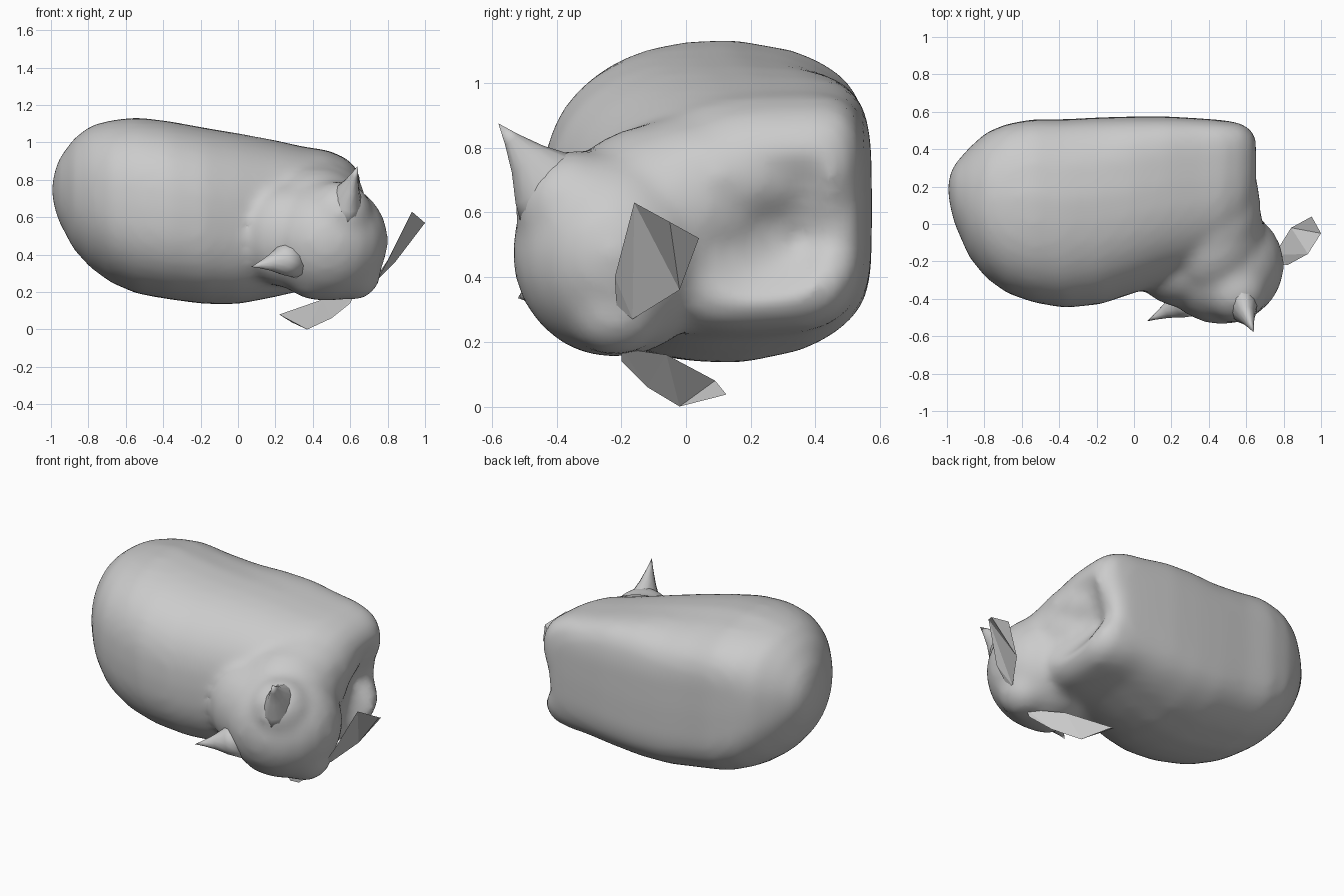
import bpy, bmesh
from math import sin, cos, pi, exp, copysign
from mathutils import Vector, Matrix

if "Cube" in bpy.data.objects:
    bpy.data.objects.remove(bpy.data.objects["Cube"])


def finish(bm, name, smooth=True):
    bmesh.ops.recalc_face_normals(bm, faces=bm.faces)
    me = bpy.data.meshes.new(name)
    bm.to_mesh(me)
    bm.free()
    for p in me.polygons:
        p.use_smooth = smooth
    ob = bpy.data.objects.new(name, me)
    bpy.context.collection.objects.link(ob)
    return ob


def bridge(bm, rings, start, end):
    n = len(rings[0])
    for a, b in zip(rings, rings[1:]):
        for i in range(n):
            bm.faces.new((a[i], a[(i + 1) % n], b[(i + 1) % n], b[i]))
    for ring, tip in ((rings[0], start), (rings[-1], end)):
        t = bm.verts.new(tip)
        for i in range(n):
            bm.faces.new((ring[i], ring[(i + 1) % n], t))


def spow(v, e):
    return copysign(abs(v) ** e, v)


def clamp(v):
    return min(1.0, max(0.0, v))


# Curled body: sections along x as (x, y front, y back, z low, z high)
sections = [(-0.985, 0.1, 0.27, 0.66, 0.83), (-0.96, 0.0, 0.32, 0.58, 0.91),
            (-0.88, -0.18, 0.41, 0.43, 1.02), (-0.79, -0.29, 0.49, 0.33, 1.09),
            (-0.68, -0.37, 0.535, 0.25, 1.12), (-0.54, -0.42, 0.56, 0.19, 1.135),
            (-0.37, -0.45, 0.56, 0.16, 1.115), (-0.18, -0.43, 0.57, 0.135, 1.08),
            (0.0, -0.37, 0.575, 0.135, 1.05), (0.18, -0.3, 0.575, 0.17, 1.015),
            (0.35, -0.25, 0.565, 0.21, 0.975), (0.48, -0.2, 0.555, 0.225, 0.955),
            (0.58, -0.14, 0.54, 0.24, 0.91), (0.635, -0.06, 0.5, 0.28, 0.855),
            (0.66, 0.03, 0.45, 0.33, 0.78)]
bm = bmesh.new()
rings = []
N = 36
for x, y0, y1, z0, z1 in sections:
    ring = []
    k = clamp((x + 1.0) / 0.35)
    cy, cz = y0 + (y1 - y0) * (0.5 + 0.08 * k), (z0 + z1) / 2
    for i in range(N):
        t = 2 * pi * i / N
        c, s = cos(t), sin(t)
        e = 1 - 0.52 * k if c > 0 else 1 - 0.2 * k
        ry = y1 - cy if c > 0 else cy - y0
        fy = spow(c, e)
        z = cz + (z1 - z0) / 2 * spow(s, e)
        z += 0.06 * k * c * max(0, x + 0.2)
        # the back edges slope in at the top and the bottom
        if c > 0:
            slope = fy ** 1.5 * k
            z += slope * (-0.1 * clamp((0.1 - x) / 0.4) * max(0, s)
                          + 0.11 * clamp((0.45 - x) / 0.4) * max(0, -s))
        # crease between the back and the folded leg
        px = x
        if x > 0.5 and c > 0:
            px -= 0.55 * (x - 0.5) * exp(-((z - 0.54) / 0.1) ** 2)
        ring.append(bm.verts.new((px, cy + ry * fy, z)))
    rings.append(ring)
bridge(bm, rings, (-1.0, 0.19, 0.75), (0.53, 0.36, 0.51))

# Head, muzzle, brow, cheek and neck, fused into the body by the remesh
for centre, radii in (((0.47, -0.22, 0.475), (0.335, 0.32, 0.325)),
                      ((0.61, -0.22, 0.3), (0.155, 0.16, 0.145)),
                      ((0.4, -0.26, 0.27), (0.13, 0.16, 0.11)),
                      ((0.54, -0.35, 0.615), (0.18, 0.18, 0.18)),
                      ((0.28, -0.22, 0.5), (0.28, 0.23, 0.28)),
                      ((0.41, -0.04, 0.62), (0.285, 0.36, 0.26)),
                      ((0.4, 0.1, 0.71), (0.28, 0.38, 0.2))):
    m = Matrix.Translation(centre) @ Matrix.Diagonal((*radii, 1))
    bmesh.ops.create_uvsphere(bm, u_segments=20, v_segments=12, radius=1, matrix=m)
body = finish(bm, "body_and_head")
mod = body.modifiers.new("fuse", 'REMESH')
mod.mode = 'VOXEL'
mod.voxel_size = 0.025
mod.use_smooth_shade = True
mod = body.modifiers.new("blend", 'SMOOTH')
mod.factor = 0.5
mod.iterations = 14


# Ears: flattened cones with concave sides
def ear(name, base, tip, wide, r_wide, r_thin):
    bm = bmesh.new()
    base, tip = Vector(base), Vector(tip)
    axis = tip - base
    u = Vector(wide)
    u = (u - axis * u.dot(axis) / axis.length_squared).normalized()
    v = axis.normalized().cross(u)
    rings = []
    for t, r in ((0, 1), (0.3, 0.72), (0.55, 0.4), (0.8, 0.16)):
        rings.append([bm.verts.new(base + axis * t + u * r * r_wide * cos(a)
                                   + v * r * r_thin * sin(a))
                      for a in (2 * pi * i / 12 for i in range(12))])
    bridge(bm, rings, base, tip)
    return finish(bm, name)


ear("ear_upper", (0.56, -0.38, 0.63), (0.64, -0.58, 0.875), (-0.1, 0.7, 0.6), 0.16, 0.11)
ear("ear_lower", (0.3, -0.4, 0.38), (0.07, -0.52, 0.335), (0.4, 0.3, 0.6), 0.11, 0.1)


# Whisker cards on both cheeks
def card(name, points):
    bm = bmesh.new()
    bm.faces.new([bm.verts.new(p) for p in points])
    bmesh.ops.triangulate(bm, faces=bm.faces[:])
    return finish(bm, name, False)


card("whiskers_upper", [(0.93, -0.16, 0.63), (1.0, -0.05, 0.57), (0.95, 0.04, 0.52),
                        (0.84, -0.02, 0.36), (0.75, -0.165, 0.27),
                        (0.76, -0.215, 0.31), (0.82, -0.22, 0.4)])
card("whiskers_lower", [(0.62, -0.2, 0.18), (0.6, -0.2, 0.14), (0.5, -0.12, 0.06),
                        (0.37, -0.02, 0.0), (0.29, 0.125, 0.037),
                        (0.22, 0.09, 0.08), (0.45, -0.06, 0.16)])
